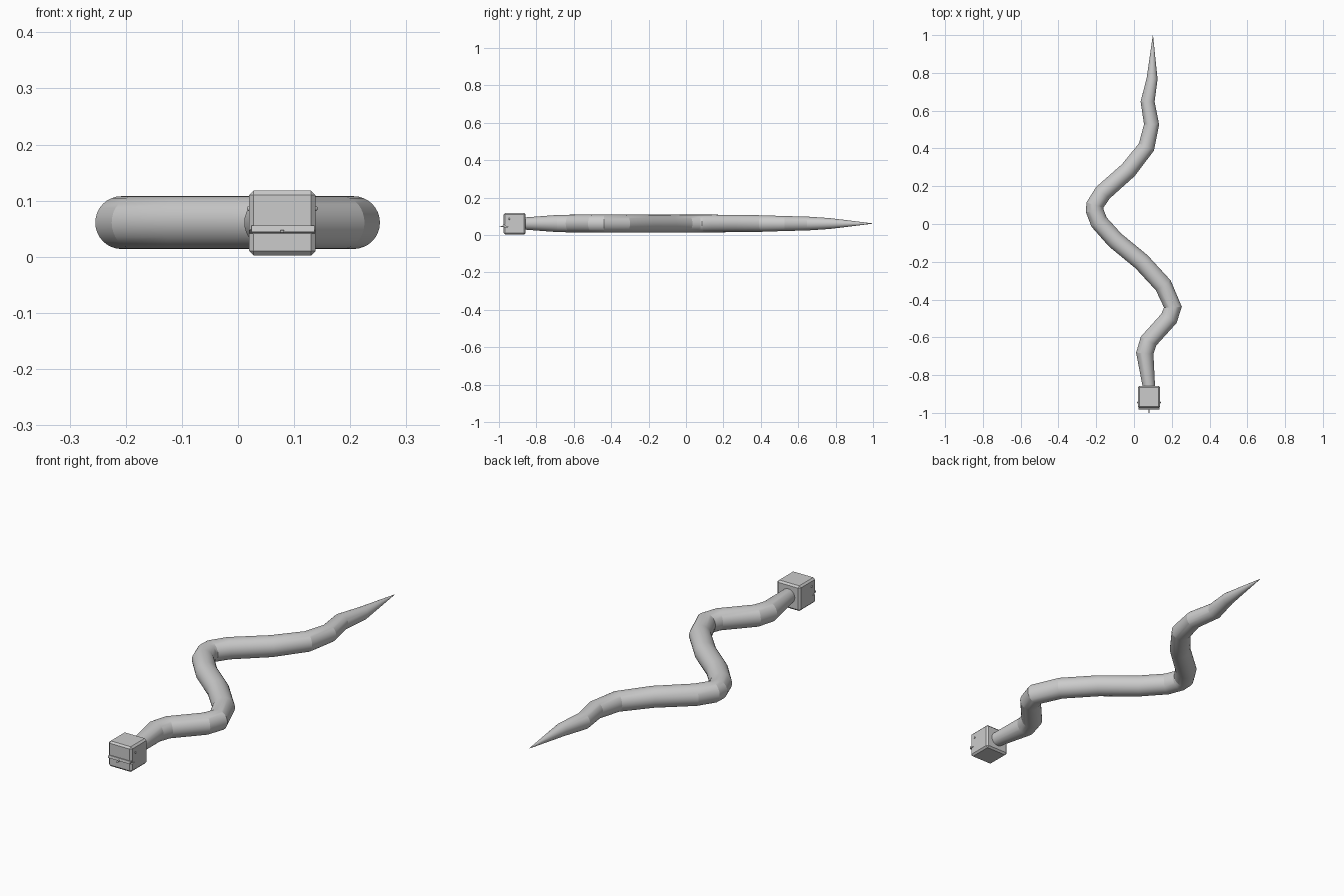
import bpy, bmesh, math
from mathutils import Vector

if "Cube" in bpy.data.objects:
    bpy.data.objects.remove(bpy.data.objects["Cube"])

MID_Z = 0.061
HEAD_X, HEAD_Y = 0.079, -0.916


def mesh_object(name, bm):
    mesh = bpy.data.meshes.new(name)
    bm.to_mesh(mesh)
    bm.free()
    ob = bpy.data.objects.new(name, mesh)
    bpy.context.collection.objects.link(ob)
    return ob


def prism(name, profile, x0, x1):
    """Extrude a (y, z) profile along x."""
    bm = bmesh.new()
    face = bm.faces.new([bm.verts.new((x0, y, z)) for y, z in profile])
    out = bmesh.ops.extrude_face_region(bm, geom=[face])
    verts = [g for g in out["geom"] if isinstance(g, bmesh.types.BMVert)]
    bmesh.ops.translate(bm, verts=verts, vec=(x1 - x0, 0, 0))
    bmesh.ops.recalc_face_normals(bm, faces=bm.faces[:])
    return mesh_object(name, bm)


# body: winding tube of straight segments (x, y, radius)
path = [
    (0.080, -0.870, 0.032), (0.057, -0.685, 0.046), (0.077, -0.620, 0.047),
    (0.185, -0.500, 0.047), (0.206, -0.440, 0.047), (0.155, -0.325, 0.047),
    (0.040, -0.200, 0.047), (-0.100, -0.085, 0.047), (-0.185, 0.010, 0.047),
    (-0.208, 0.070, 0.047), (-0.207, 0.100, 0.047), (-0.165, 0.165, 0.047),
    (-0.030, 0.285, 0.046), (0.066, 0.408, 0.044), (0.093, 0.527, 0.040),
    (0.072, 0.648, 0.037), (0.096, 0.770, 0.029), (0.100, 1.000, 0.0005),
]
SIDES = 32
pts = [Vector((x, y, MID_Z)) for x, y, r in path]
bm = bmesh.new()
rings = []
for i, (p, (x, y, r)) in enumerate(zip(pts, path)):
    d_in = (p - pts[i - 1]).normalized() if i else (pts[1] - p).normalized()
    d_out = (pts[i + 1] - p).normalized() if i < len(pts) - 1 else d_in
    side = (d_in + d_out).normalized().cross(Vector((0, 0, 1)))
    ring = []
    for k in range(SIDES):
        a = 2 * math.pi * k / SIDES
        ring.append(bm.verts.new(p + side * r * math.cos(a) + Vector((0, 0, r * math.sin(a)))))
    rings.append(ring)
for a, b in zip(rings, rings[1:]):
    for k in range(SIDES):
        n = (k + 1) % SIDES
        bm.faces.new((a[k], a[n], b[n], b[k]))
bm.faces.new(rings[0])
bm.faces.new(rings[-1])
bmesh.ops.recalc_face_normals(bm, faces=bm.faces[:])
body = mesh_object("body", bm)
bpy.context.view_layer.objects.active = body
body.select_set(True)
bpy.ops.object.shade_smooth_by_angle(angle=math.radians(14))

# head: chamfered block
bm = bmesh.new()
bmesh.ops.create_cube(bm, size=1)
bmesh.ops.scale(bm, verts=bm.verts, vec=(0.118, 0.118, 0.116))
bmesh.ops.translate(bm, verts=bm.verts, vec=(HEAD_X, HEAD_Y, 0.060))
head = mesh_object("head", bm)
bev = head.modifiers.new("chamfer", "BEVEL")
bev.width = 0.008
bev.segments = 1

# mouth: shallow wedge cut across the front
cutter = prism("mouth_cutter", [(-0.99, 0.054), (-0.95, 0.043), (-0.99, 0.040)],
               HEAD_X - 0.1, HEAD_X + 0.1)
cutter.hide_render = True
cutter.hide_viewport = True
cut = head.modifiers.new("mouth", "BOOLEAN")
cut.operation = "DIFFERENCE"
cut.solver = "EXACT"
cut.object = cutter

# upper lip
lip = prism("upper_lip", [(-0.979, 0.056), (-0.981, 0.044), (-0.970, 0.046), (-0.965, 0.056)],
            HEAD_X - 0.055, HEAD_X + 0.057)

# tongue: thin pointed sliver
tongue = prism("tongue", [(-0.950, 0.046), (-0.985, 0.048), (-1.0, 0.043), (-0.985, 0.043), (-0.950, 0.042)],
               HEAD_X - 0.003, HEAD_X + 0.003)

# eyes
for sign, name in ((-1, "eye_left"), (1, "eye_right")):
    bm = bmesh.new()
    bmesh.ops.create_uvsphere(bm, u_segments=12, v_segments=8, radius=0.005)
    for f in bm.faces:
        f.smooth = True
    eye = mesh_object(name, bm)
    eye.location = (HEAD_X + sign * 0.058, -0.945, 0.086)
